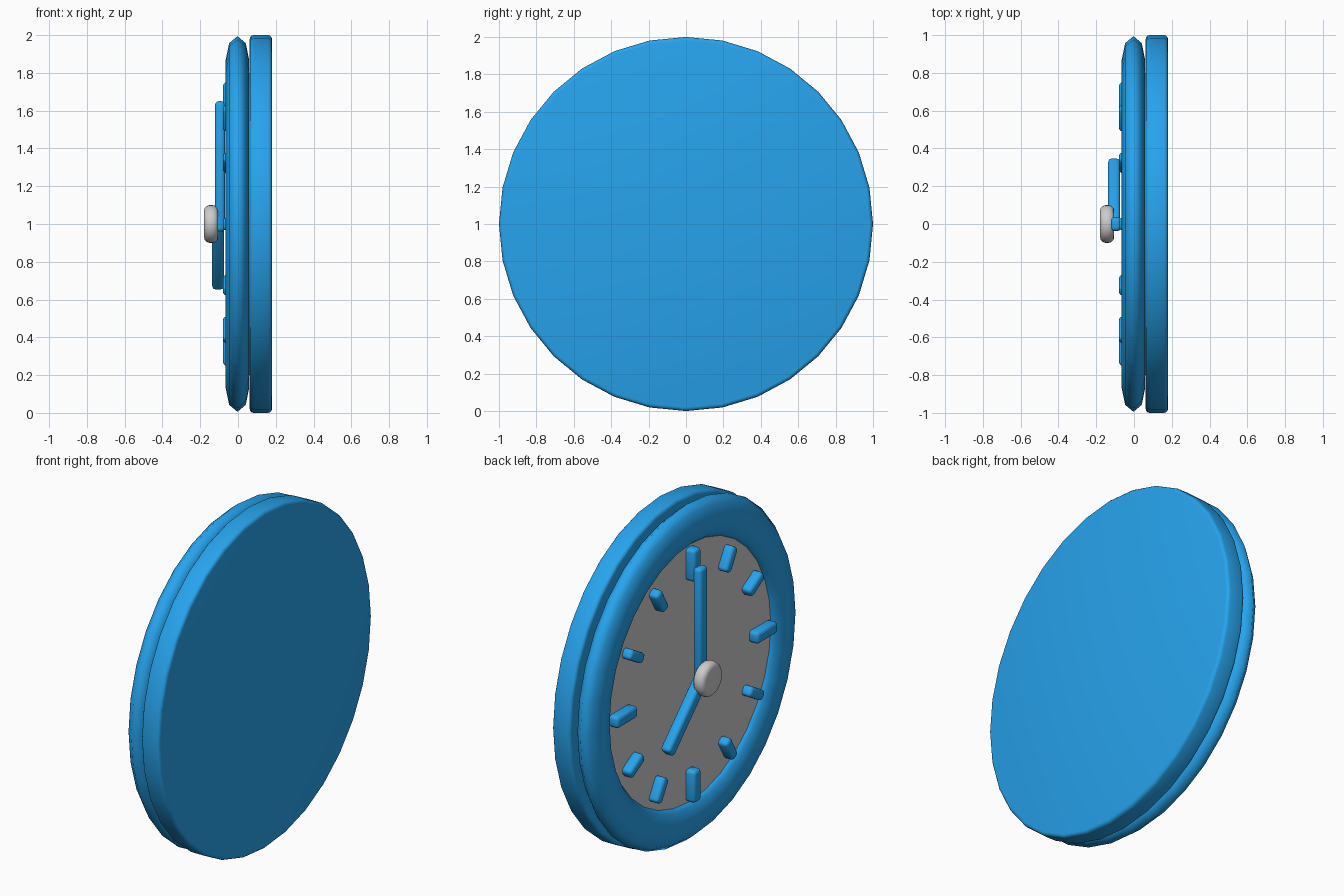
import bpy
from math import radians, cos, sin, pi
from mathutils import Matrix

if "Cube" in bpy.data.objects:
    bpy.data.objects.remove(bpy.data.objects["Cube"])

blue = bpy.data.materials.new("blue")
blue.diffuse_color = (0.02, 0.37, 0.85, 1)
blue.use_nodes = True
blue.node_tree.nodes["Principled BSDF"].inputs["Base Color"].default_value = blue.diffuse_color


def finish(ob, name, mat=None, bevel=0.0, smooth=180):
    ob.name = name
    if mat:
        ob.data.materials.append(mat)
    if bevel:
        mod = ob.modifiers.new("bevel", 'BEVEL')
        mod.width, mod.segments = bevel, 3
        mod.limit_method = 'ANGLE'
        mod.angle_limit = radians(40)
    bpy.ops.object.shade_smooth_by_angle(angle=radians(smooth))
    return ob


def disc(name, x0, x1, radius, mat=None, bevel=0.0, smooth=180):
    # cylinder whose axis runs along x, centred on the clock
    bpy.ops.mesh.primitive_cylinder_add(vertices=32, radius=radius, depth=x1 - x0)
    ob = bpy.context.object
    ob.data.transform(Matrix.Rotation(pi / 2, 4, 'Y'))
    ob.location = ((x0 + x1) / 2, 0, 1)
    return finish(ob, name, mat, bevel, smooth)


def bar(name, angle, r0, r1, width, x0, x1, bevel):
    # radial bar; angle is measured from the top towards +y
    a = radians(angle)
    bpy.ops.mesh.primitive_cube_add(size=1)
    ob = bpy.context.object
    ob.data.transform(Matrix.Diagonal((x1 - x0, width, r1 - r0, 1)))
    r = (r0 + r1) / 2
    ob.location = ((x0 + x1) / 2, r * sin(a), 1 + r * cos(a))
    ob.rotation_euler.x = -a
    return finish(ob, name, blue, bevel)


# case back and dial
disc("case_back", 0.062, 0.18, 1.0, blue, 0.02)
disc("dial", -0.022, 0.062, 0.80, smooth=40)

# flattened ring around the dial
bpy.ops.mesh.primitive_torus_add(major_radius=0.87, minor_radius=0.124,
                                 major_segments=32, minor_segments=8)
rim = bpy.context.object
rim.data.transform(Matrix.Diagonal((1, 1, 0.5, 1)))
rim.data.transform(Matrix.Rotation(pi / 2, 4, 'Y'))
rim.location = (-0.003, 0, 1)
finish(rim, "rim", blue)

# hour markers, longer at the quarters
for i in range(12):
    if i % 3 == 0:
        bar(f"quarter_marker_{i}", i * 30, 0.56, 0.75, 0.07, -0.08, -0.01, 0.02)
    else:
        bar(f"hour_marker_{i}", i * 30, 0.575, 0.72, 0.06, -0.08, -0.01, 0.02)

# hands and centre cap
bar("minute_hand", 0, -0.04, 0.65, 0.075, -0.122, -0.068, 0.02)
bar("hour_hand", 135, -0.02, 0.465, 0.075, -0.137, -0.073, 0.02)
disc("centre_cap", -0.18, -0.105, 0.1, None, 0.03)
